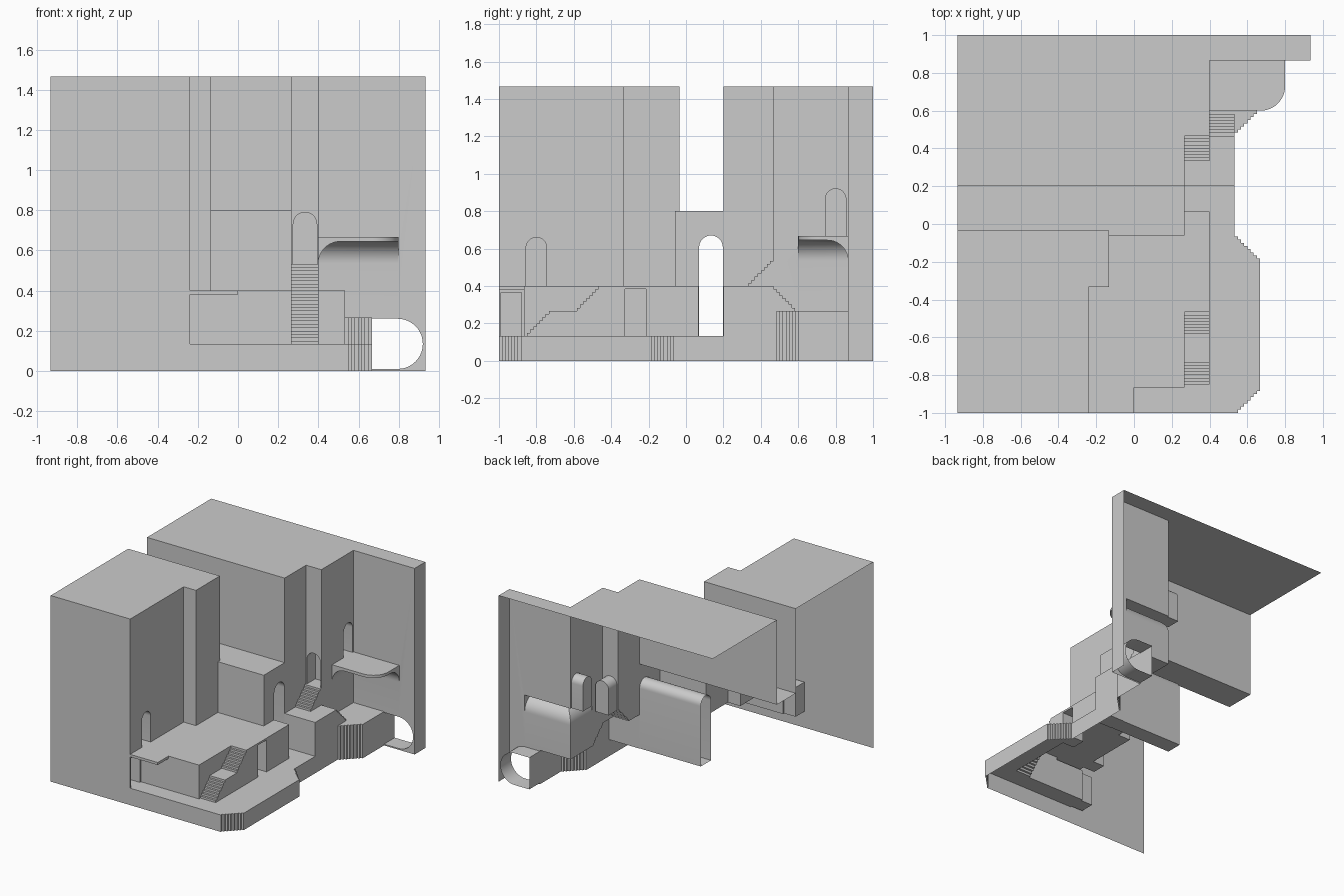
import bpy, bmesh
from math import sin, cos, pi

if "Cube" in bpy.data.objects:
    bpy.data.objects.remove(bpy.data.objects["Cube"])

U = 2 / 15          # one building module
N = 8               # steps per flight
parts = bpy.data.collections.new("parts")
cutters = bpy.data.collections.new("cutters")
for c in (parts, cutters):
    bpy.context.scene.collection.children.link(c)


def prism(name, pts, axis, a, b, coll=parts):
    """Extrude a 2D outline along an axis from a to b."""
    place = {'x': lambda u, v, w: (w, u, v),
             'y': lambda u, v, w: (u, w, v),
             'z': lambda u, v, w: (u, v, w)}[axis]
    bm = bmesh.new()
    lo = [bm.verts.new(place(u, v, a)) for u, v in pts]
    hi = [bm.verts.new(place(u, v, b)) for u, v in pts]
    bm.faces.new(lo)
    bm.faces.new(hi)
    for i in range(len(pts)):
        j = (i + 1) % len(pts)
        bm.faces.new((lo[i], lo[j], hi[j], hi[i]))
    bmesh.ops.recalc_face_normals(bm, faces=bm.faces)
    me = bpy.data.meshes.new(name)
    bm.to_mesh(me)
    bm.free()
    ob = bpy.data.objects.new(name, me)
    coll.objects.link(ob)
    return ob


def box(name, x0, x1, y0, y1, z0, z1):
    return prism(name, [(x0, y0), (x1, y0), (x1, y1), (x0, y1)], 'z', z0, z1)


def zigzag(p, q, first):
    """Stepped line from p to q; first = 0 moves u first, 1 moves v first."""
    pts = [p]
    du, dv = (q[0] - p[0]) / N, (q[1] - p[1]) / N
    for i in range(N):
        u, v = p[0] + du * i, p[1] + dv * i
        pts += [(u + du, v) if first == 0 else (u, v + dv), (u + du, v + dv)]
    return pts


def arc(cu, cv, r, a0, a1, n=12):
    return [(cu + r * cos(a0 + (a1 - a0) * i / n), cv + r * sin(a0 + (a1 - a0) * i / n))
            for i in range(n + 1)]


def arch(u0, u1, v0, v1):
    r = (u1 - u0) / 2
    return [(u0, v0), (u1, v0)] + arc(u0 + r, v1 - r, r, 0, pi, 16)


def rect(u0, u1, v0, v1):
    return [(u0, v0), (u1, v0), (u1, v1), (u0, v1)]


L, R = -7 * U, 7 * U

# base terrace with stepped corners
base = prism("base_terrace", [(L, -1)] + zigzag((4*U, -1), (5*U, -6.5*U), 0)
             + zigzag((5*U, -1.5*U), (4*U, -.5*U), 1) + [(4*U, 3*U), (0, 3*U), (0, .9), (L, .9)],
             'z', 0, U)
# front terrace, its two-flight stair and the thin canopy
box("front_terrace", -.6, 2*U, -6.5*U, .03, 0, 3*U)
prism("front_stair", [(.5*U, 0), (.5*U, 3*U)] + zigzag((-3.5*U, 3*U), (-4.5*U, 2*U), 1)
      + zigzag((-5.5*U, 2*U), (-6.5*U, U), 1) + [(-6.5*U, 0)], 'x', .2, 3*U)
box("canopy", -.3, 0, -1, -.8, .38, 3*U)
# tall masses
prism("front_tower", [(L, -1), (-.24, -1), (-.24, -2.5*U), (-U, -2.5*U), (-U, -.035), (L, -.035)],
      'z', 0, 11*U)
box("middle_block", L, 2*U, -.06, .5, 0, 6*U)
prism("back_tower", [(L, 1.5*U), (2*U, 1.5*U), (2*U, 3.5*U), (3*U, 3.5*U), (3*U, 6.5*U),
                     (R, 6.5*U), (R, 1), (L, 1)], 'z', 0, 11*U)
# upper terrace, side landing and entry stair
prism("upper_terrace", [(1.5*U, 0), (1.5*U, 3*U)] + zigzag((3.5*U, 3*U), (4.5*U, 2*U), 1)
      + [(.9, 2*U), (.9, 0)], 'x', .2, 4*U)
prism("landing", [(.3, 3.5*U)] + zigzag((4*U, 3.5*U), (5*U, 4.5*U), 1)
      + [(5*U, .9), (.3, .9)], 'z', 0, 2*U)
prism("entry_stair", [(2.5*U, .3)] + zigzag((2.5*U, 3*U), (3.5*U, 4*U), 1)
      + [(.5, 4*U), (.5, .3)], 'x', .2, 3*U)
# balcony slab with curved coves below
bz = 5*U
prism("balcony", [(.3, .9), (.3, 4.5*U)] + arc(6*U - .13, 4.5*U + .13, .13, -pi/2, 0)
      + [(6*U, .9)], 'z', bz - .022, bz)
r = .11
prism("balcony_side_cove", [(.3, bz - .01), (.3, bz - .022 - r)]
      + arc(3*U + r, bz - .022 - r, r, pi, pi/2) + [(3*U + r, bz - .01)], 'y', 4.5*U, .9)
prism("balcony_back_cove", [(.9, bz - .01), (.9, bz - .022 - r)]
      + arc(6.5*U - r, bz - .022 - r, r, 0, pi/2) + [(6.5*U - r, bz - .01)], 'x', .3, 6*U)

# doorways, tunnel and drain opening
for name, pts, axis, a, b in [
        ("tower_door", arch(-.855, -.745, 3*U, .66), 'x', -.34, -.2),
        ("canopy_door", rect(-.99, -.88, U, .365), 'x', -.34, -.2),
        ("terrace_door", rect(-.325, -.215, U, .385), 'x', .3, .45),
        ("balcony_door", arch(.745, .855, 5*U, .92), 'x', .3, .45),
        ("stair_door", arch(.275, .392, 4*U, .79), 'y', .42, .57),
        ("tunnel", arch(.07, .197, U, .67), 'x', -2*U, .3),
        ("drain", [(5*U, .01)] + arc(.795, .135, .125, -pi/2, pi/2, 20) + [(5*U, .26)],
         'y', .8, 1.05)]:
    prism(name, pts, axis, a, b, cutters).hide_render = True

# merge the masses, then carve the openings
parts.objects.unlink(base)
bpy.context.scene.collection.objects.link(base)
base.name = "cliff_building"
bpy.context.view_layer.objects.active = base
base.select_set(True)
for op, coll in (('UNION', parts), ('DIFFERENCE', cutters)):
    m = base.modifiers.new(op, 'BOOLEAN')
    m.operation, m.operand_type, m.collection, m.solver = op, 'COLLECTION', coll, 'EXACT'
    bpy.ops.object.modifier_apply(modifier=m.name)
for coll in (parts, cutters):
    for ob in list(coll.objects):
        bpy.data.objects.remove(ob)

# open the back, left, underside and tunnel end
bm = bmesh.new()
bm.from_mesh(base.data)
bm.normal_update()
hidden = []
for f in bm.faces:
    c, n = f.calc_center_median(), f.normal
    xs = [v.co.x for v in f.verts]
    if (n.y > .9 and min(v.co.y for v in f.verts) > .999) or (n.x < -.9 and max(xs) < L + .001) \
            or (n.z < -.9 and max(v.co.z for v in f.verts) < .001) \
            or (n.x > .9 and abs(c.x + 2*U) < .002 and 0 < c.y < .25 and c.z < .7):
        hidden.append(f)
bmesh.ops.delete(bm, geom=hidden, context='FACES')
bm.to_mesh(base.data)
bm.free()
bpy.ops.object.shade_smooth_by_angle(angle=pi / 6)
